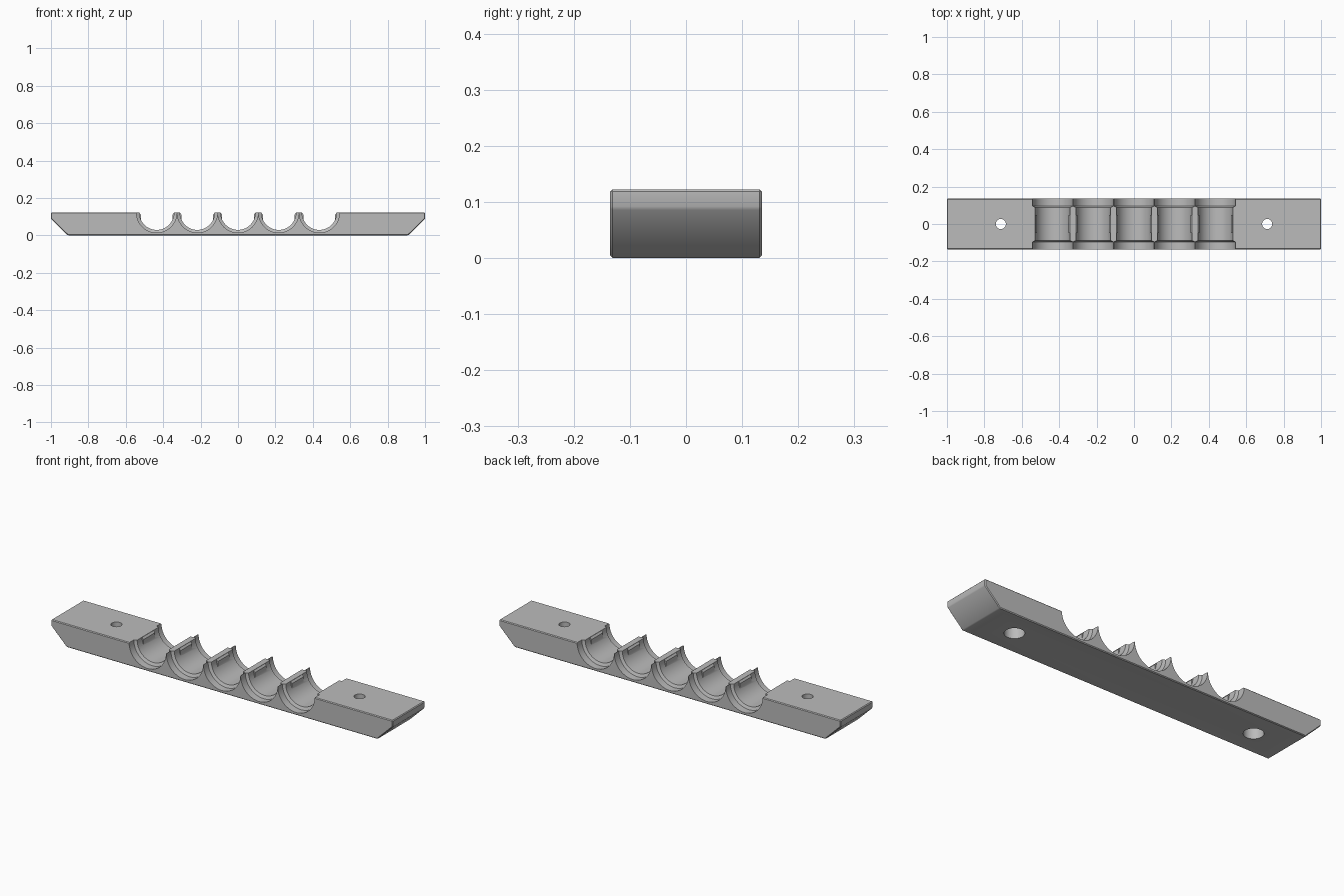
import bpy, bmesh
from math import cos, sin, pi

if "Cube" in bpy.data.objects:
    bpy.data.objects.remove(bpy.data.objects["Cube"])

TOP, HALF_Y = 0.122, 0.135      # rail height and half depth
PITCH, COUNT = 0.2175, 5        # spacing and number of cradles

grey = bpy.data.materials.new("light_grey")
grey.use_nodes = True
grey.diffuse_color = (0.5, 0.5, 0.5, 1)
grey.node_tree.nodes["Principled BSDF"].inputs["Base Color"].default_value = grey.diffuse_color


def finish(name, bm):
    bmesh.ops.recalc_face_normals(bm, faces=bm.faces)
    mesh = bpy.data.meshes.new(name)
    bm.to_mesh(mesh)
    bm.free()
    mesh.materials.append(grey)
    ob = bpy.data.objects.new(name, mesh)
    bpy.context.collection.objects.link(ob)
    return ob


def loft(name, rings):
    """Join rings of points into a closed solid."""
    bm = bmesh.new()
    loops = [[bm.verts.new(p) for p in ring] for ring in rings]
    n = len(loops[0])
    for a, b in zip(loops, loops[1:]):
        for i in range(n):
            j = (i + 1) % n
            bm.faces.new((a[i], a[j], b[j], b[i]))
    bm.faces.new(loops[0])
    bm.faces.new(loops[-1])
    return finish(name, bm)


def prism(name, profile, half_y, x=0):
    return loft(name, [[(x + px, y, pz) for px, pz in profile] for y in (-half_y, half_y)])


def lathe(name, steps, place, n=48):
    angles = [2 * pi * i / n for i in range(n)]
    return loft(name, [[place(r * cos(a), r * sin(a), h) for a in angles] for h, r in steps])


def apply(ob, kind, **settings):
    mod = ob.modifiers.new(kind.lower(), kind)
    for key, value in settings.items():
        setattr(mod, key, value)
    bpy.context.view_layer.objects.active = ob
    bpy.ops.object.modifier_apply(modifier=mod.name)


def combine(ob, other, operation):
    other.hide_render = True
    apply(ob, "BOOLEAN", object=other, operation=operation, solver="EXACT")
    bpy.data.objects.remove(other)


# Rail with undercut ends and softened edges
rail = prism("cradle_rail", [(-0.91, 0), (0.91, 0), (1, 0.088), (1, TOP),
                             (-1, TOP), (-1, 0.088)], HALF_Y)
apply(rail, "BEVEL", width=0.004, segments=1, limit_method="ANGLE")

# Half-round cradles, wider at both ends
half = [(0.15, 0.108), (0.096, 0.108), (0.089, 0.093)]
steps = [(-y, r) for y, r in half] + half[::-1]
for i in range(COUNT):
    x = (i - (COUNT - 1) / 2) * PITCH
    cutter = lathe("cradle_cutter", steps, lambda u, v, h: (x + u, h, TOP + v))
    combine(rail, cutter, "DIFFERENCE")

# Retaining lugs on every ridge
lug_profile = [(-0.024, 0.06), (0.024, 0.06), (0.024, 0.111),
               (0.015, 0.1215), (-0.015, 0.1215), (-0.024, 0.111)]
for i in range(COUNT + 1):
    lug = prism("retaining_lug", lug_profile, 0.048, (i - COUNT / 2) * PITCH)
    combine(rail, lug, "UNION")

# Screw holes, counterbored from below
for x in (-0.712, 0.712):
    hole = lathe("screw_hole_cutter", [(-0.02, 0.048), (0.08, 0.048), (0.081, 0.027), (0.15, 0.027)],
                 lambda u, v, h: (x + u, v, h), 32)
    combine(rail, hole, "DIFFERENCE")

# Smooth curved walls, sharp edges elsewhere
bpy.ops.object.select_all(action="DESELECT")
rail.select_set(True)
bpy.context.view_layer.objects.active = rail
bpy.ops.object.shade_smooth_by_angle(angle=pi / 6)
